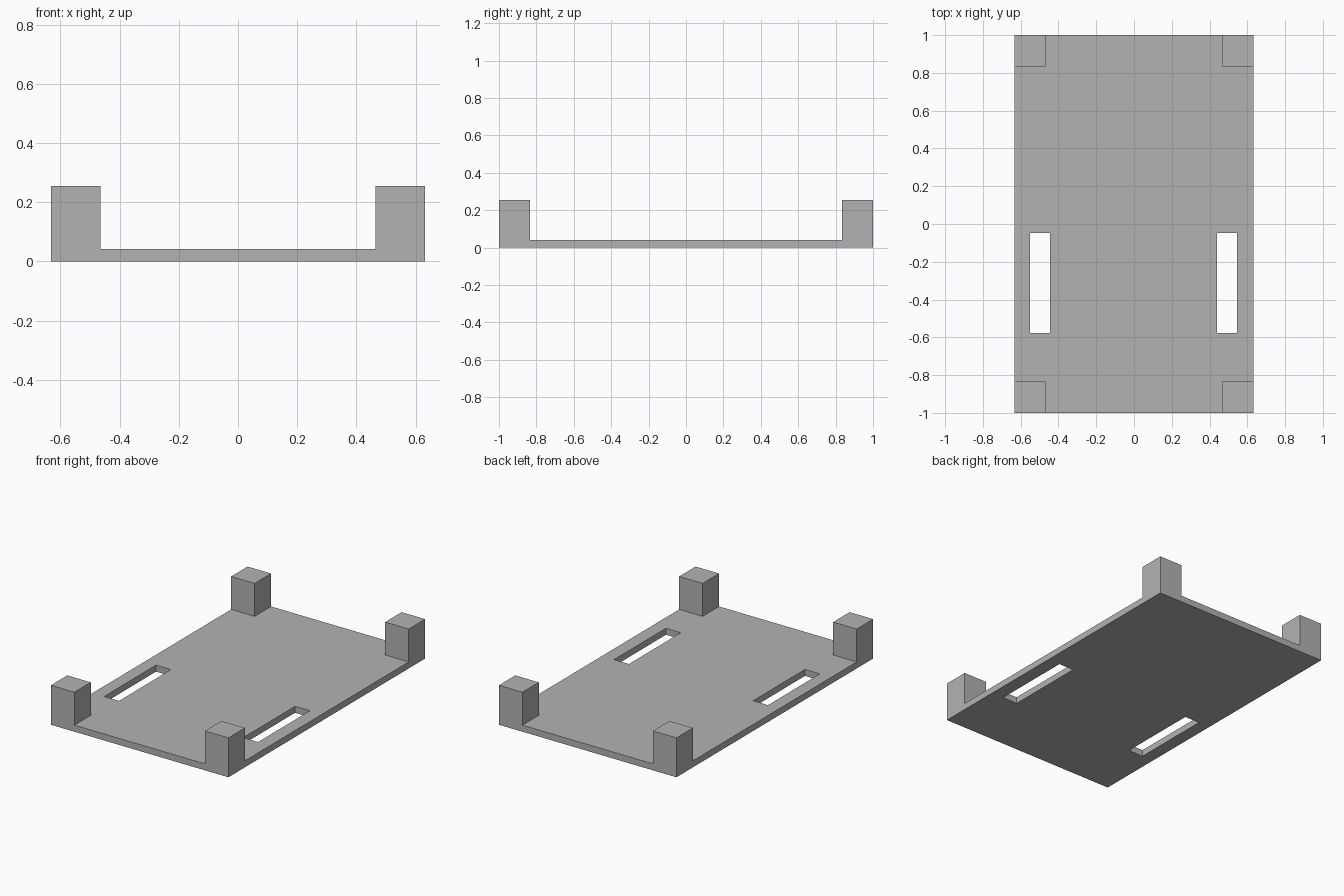
import bpy
from mathutils import Vector

old = bpy.data.objects.get("Cube")
if old:
    bpy.data.objects.remove(old, do_unlink=True)

grey = bpy.data.materials.new("plain grey")
grey.use_nodes = True
colour = (0.45, 0.45, 0.45, 1)
grey.diffuse_color = colour
grey.node_tree.nodes["Principled BSDF"].inputs["Base Color"].default_value = colour

HALF_X, HALF_Y = 0.632, 1.0
PLATE_TOP, POST_TOP = 0.042, 0.254
POST_SIZE = 0.167


def box(name, low, high):
    """Flat-shaded box between two opposite corners."""
    low, high = Vector(low), Vector(high)
    bpy.ops.mesh.primitive_cube_add(size=1, location=(low + high) / 2)
    obj = bpy.context.object
    obj.name = name
    obj.scale = high - low
    bpy.ops.object.transform_apply(location=False, rotation=False, scale=True)
    obj.data.materials.append(grey)
    return obj


# Thin base plate
plate = box("base_plate", (-HALF_X, -HALF_Y, 0), (HALF_X, HALF_Y, PLATE_TOP))

# Two long slots cut through the plate
for side, x in (("left", 0.44), ("right", -0.55)):
    cutter = box(side + "_slot_cutter", (x, -0.576, -0.1), (x + 0.106, -0.048, 0.1))
    cutter.hide_render = True
    cut = plate.modifiers.new(side + "_slot", "BOOLEAN")
    cut.operation = "DIFFERENCE"
    cut.solver = "EXACT"
    cut.object = cutter
    bpy.context.view_layer.objects.active = plate
    bpy.ops.object.modifier_apply(modifier=cut.name)
    bpy.data.objects.remove(cutter, do_unlink=True)

# Square corner posts standing on the plate
for end, y in (("front", -HALF_Y), ("back", HALF_Y - POST_SIZE)):
    for side, x in (("left", HALF_X - POST_SIZE), ("right", -HALF_X)):
        box(f"{end}_{side}_post", (x, y, PLATE_TOP),
            (x + POST_SIZE, y + POST_SIZE, POST_TOP))
